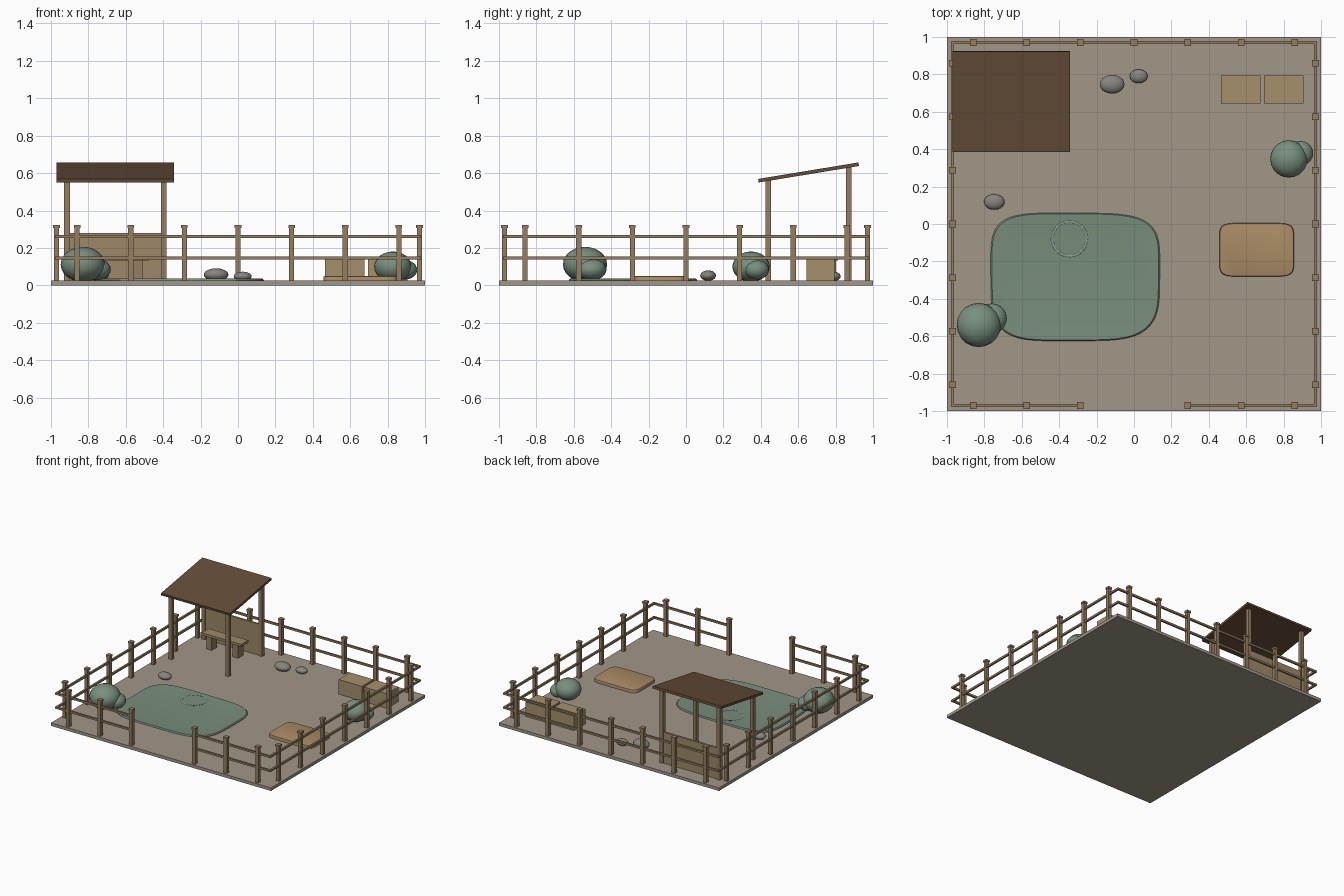
import bpy, bmesh, math

if "Cube" in bpy.data.objects:
    bpy.data.objects.remove(bpy.data.objects["Cube"])

G = 0.025  # top of the ground slab


def mat(name, rgb):
    m = bpy.data.materials.new(name)
    m.diffuse_color = (*rgb, 1)
    m.use_nodes = True
    m.node_tree.nodes["Principled BSDF"].inputs["Base Color"].default_value = m.diffuse_color
    return m


SOIL = mat("soil", (0.36, 0.31, 0.25))
WOOD = mat("wood", (0.30, 0.21, 0.12))
PANEL = mat("panel_wood", (0.34, 0.25, 0.14))
ROOF = mat("roof_brown", (0.13, 0.075, 0.04))
STRAW = mat("straw", (0.38, 0.28, 0.15))
SAND = mat("sand", (0.40, 0.26, 0.13))
WATER = mat("water", (0.19, 0.27, 0.20))
RIPPLE = mat("ripple", (0.24, 0.33, 0.27))
LEAF = mat("leaf", (0.19, 0.28, 0.21))
STONE = mat("stone", (0.25, 0.23, 0.21))


def finish(bm, name, m, smooth=None):
    bmesh.ops.recalc_face_normals(bm, faces=bm.faces)
    me = bpy.data.meshes.new(name)
    bm.to_mesh(me)
    bm.free()
    ob = bpy.data.objects.new(name, me)
    bpy.context.collection.objects.link(ob)
    me.materials.append(m)
    if smooth:
        bpy.ops.object.select_all(action='DESELECT')
        ob.select_set(True)
        bpy.context.view_layer.objects.active = ob
        bpy.ops.object.shade_smooth_by_angle(angle=math.radians(smooth))
    return ob


def add_box(bm, x0, x1, y0, y1, z0, z1):
    vs = bmesh.ops.create_cube(bm, size=1)["verts"]
    for v in vs:
        v.co = (x0 if v.co.x < 0 else x1, y0 if v.co.y < 0 else y1,
                z0 if v.co.z < 0 else z1)


def box(name, m, *b):
    bm = bmesh.new()
    add_box(bm, *b)
    return finish(bm, name, m)


def blob(name, m, x, y, z, rx, ry, rz):
    bm = bmesh.new()
    bmesh.ops.create_uvsphere(bm, u_segments=20, v_segments=12, radius=1)
    for v in bm.verts:
        v.co = (x + v.co.x * rx, y + v.co.y * ry, z + v.co.z * rz)
    return finish(bm, name, m, 60)


def rounded_patch(name, m, cx, cy, rx, ry, power, rings, skew=0.0):
    """Superellipse slab; rings are (scale, z) from the outside inwards."""
    bm = bmesh.new()
    n, prev = 64, None
    for s, z in rings:
        ring = []
        for i in range(n):
            a = 2 * math.pi * i / n
            c, d = math.cos(a), math.sin(a)
            x = math.copysign(abs(c) ** (2 / power), c)
            y = math.copysign(abs(d) ** (2 / power), d)
            w = 1 + skew * math.sin(3 * a + 0.6)
            ring.append(bm.verts.new((cx + x * rx * s * w, cy + y * ry * s * w, z)))
        if prev:
            for i in range(n):
                j = (i + 1) % n
                bm.faces.new((prev[i], prev[j], ring[j], ring[i]))
        else:
            bm.faces.new(ring[::-1])
        prev = ring
    bm.faces.new(prev)
    return finish(bm, name, m, 40)


# Ground
box("ground", SOIL, -1, 1, -1, 1, 0, G)

# Fence posts with caps, leaving a gateway at the front
F = 0.97
steps = [i * 0.2867 for i in range(-3, 4)]
spots = [("back", x, F) for x in steps]
spots += [("front", x, -F) for x in steps if abs(x) > 0.1]
spots += [(side, sx * F, y) for side, sx in (("left", -1), ("right", 1)) for y in steps]
for side, x, y in spots:
    bm = bmesh.new()
    add_box(bm, x - .014, x + .014, y - .014, y + .014, G, .306)
    add_box(bm, x - .018, x + .018, y - .018, y + .018, .306, .322)
    finish(bm, side + "_fence_post", WOOD)

# Fence rails
R, T, g = 0.977, 0.0075, 0.287
for z in (0.147, 0.262):
    zz = (z - .008, z + .008)
    box("back_rail", WOOD, -R, R, F - T, F + T, *zz)
    for s in (-1, 1):
        box("side_rail", WOOD, s * F - T, s * F + T, -R, R, *zz)
        a, b = sorted((s * g, s * R))
        box("front_rail", WOOD, a, b, -F - T, -F + T, *zz)

# Shelter: posts, sloping roof, back panel
for x in (-.914, -.396):
    box("shelter_front_post", WOOD, x - .015, x + .015, .425, .455, G, .562)
    box("shelter_back_post", WOOD, x - .015, x + .015, .856, .886, G, .63)
roof = box("shelter_roof", ROOF, -.97, -.343, .389, .925, 0, .019)
for v in roof.data.vertices:
    t = (v.co.y - .389) / .536
    v.co.z += .55 + .088 * t
    if v.co.z > .56 and t < .5 or v.co.z > .65:
        v.co.y -= .003
box("shelter_back_panel", PANEL, -.914, -.396, .863, .879, G, .28)

# Bench
box("bench_seat", PANEL, -.835, -.475, .72, .812, .132, .152)
for x in (-.775, -.535):
    box("bench_leg", WOOD, x - .024, x + .024, .73, .802, G, .132)

# Straw bales
for x in (.464, .694):
    box("straw_bale", STRAW, x, x + .211, .643, .793, G, .145)

# Pond with a low lip, ripple ring, sand patch
rounded_patch("pond", WATER, -.317, -.28, .452, .342, 4.2,
              [(1, G - .005), (1, .029), (.985, .036), (.95, .036), (.90, .034)], .012)
bm = bmesh.new()
N, M = 40, 6
grid = [[bm.verts.new((-.345 + (.092 + .006 * math.cos(q)) * math.cos(p),
                       -.08 + (.092 + .006 * math.cos(q)) * math.sin(p),
                       .035 + .003 * math.sin(q)))
         for q in [2 * math.pi * j / M for j in range(M)]]
        for p in [2 * math.pi * i / N for i in range(N)]]
for i in range(N):
    for j in range(M):
        k, l = (i + 1) % N, (j + 1) % M
        bm.faces.new((grid[i][j], grid[k][j], grid[k][l], grid[i][l]))
finish(bm, "pond_ripple", RIPPLE, 70)
rounded_patch("sand_patch", SAND, .656, -.138, .2, .143, 7,
              [(1, G - .005), (1, .042), (.985, .048), (.95, .05)])

# Bushes
blob("left_bush_large", LEAF, -.83, -.54, .112, .118, .118, .094)
blob("left_bush_small", LEAF, -.76, -.505, .085, .08, .08, .058)
blob("right_bush_large", LEAF, .828, .348, .1, .1, .1, .081)
blob("right_bush_small", LEAF, .892, .378, .083, .066, .066, .052)

# Stones
blob("stone_a", STONE, -.117, .747, .057, .066, .05, .034)
blob("stone_b", STONE, .025, .79, .048, .048, .037, .025)
blob("stone_c", STONE, -.747, .118, .052, .055, .042, .028)
